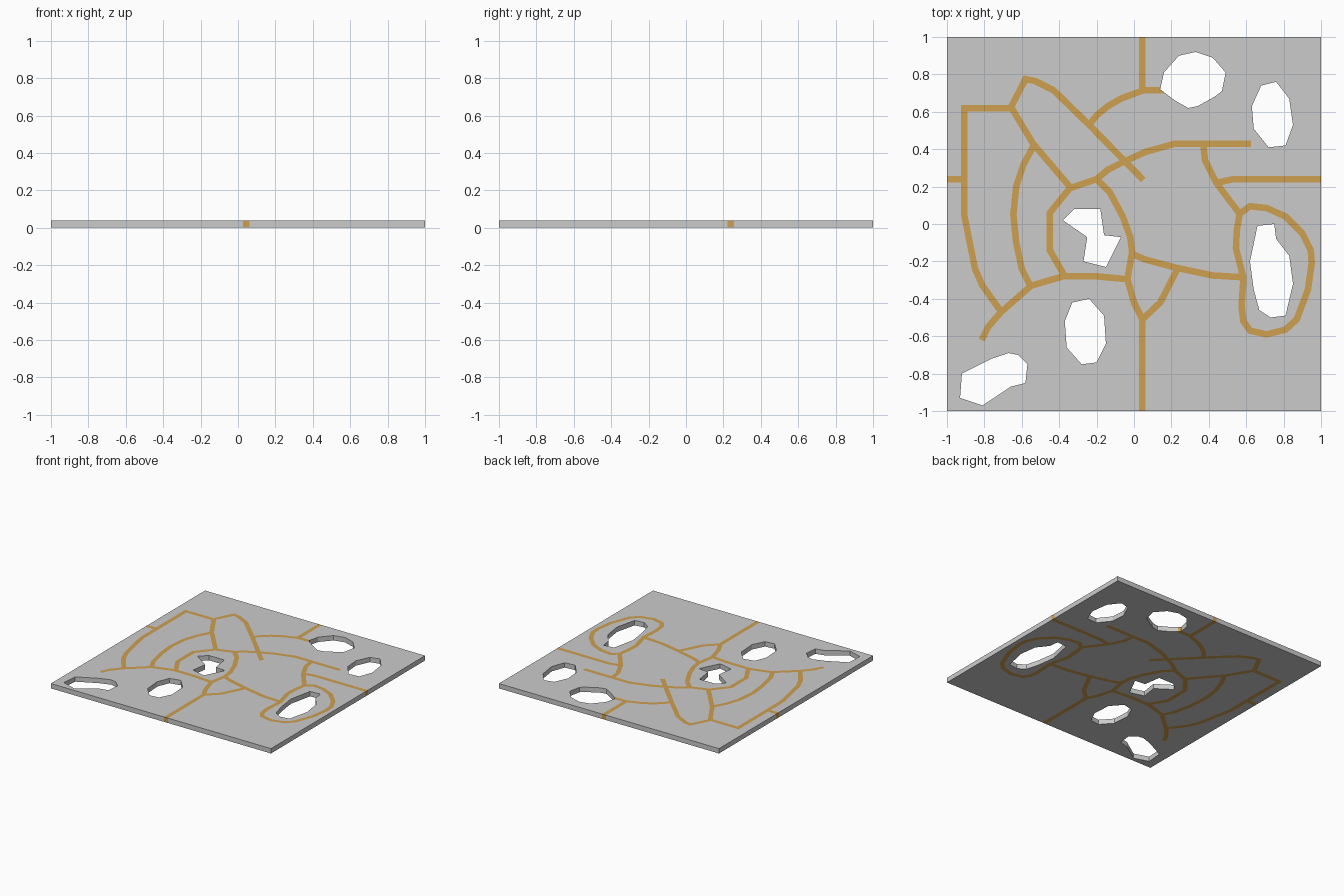
import bpy, bmesh
from mathutils import Vector
from mathutils.geometry import delaunay_2d_cdt, area_tri

if "Cube" in bpy.data.objects:
    bpy.data.objects.remove(bpy.data.objects["Cube"])

THICK, WIDTH = 0.04, 0.035
points, polys, kinds = [], [], []


def add_poly(pts, kind):
    """Register a counter-clockwise region of the floor plan."""
    area = sum(a[0] * b[1] - b[0] * a[1] for a, b in zip(pts, pts[1:] + pts[:1]))
    if area < 0:
        pts = pts[::-1]
    start = len(points)
    points.extend(Vector(p) for p in pts)
    polys.append(list(range(start, start + len(pts))))
    kinds.append(kind)


def hole(*pts):
    add_poly(list(pts), "hole")


def path(*pts, closed=False):
    """Mitred ribbon of constant width along a polyline."""
    p = [Vector(q) for q in pts]
    n = len(p)
    sides = []
    for i in range(n):
        before = p[i] - p[i - 1] if i or closed else p[1] - p[0]
        after = p[(i + 1) % n] - p[i] if i < n - 1 or closed else before
        n0, n1 = (Vector((-d.y, d.x)).normalized() for d in (before, after))
        m = (n0 + n1).normalized()
        m *= WIDTH / 2 / max(m.dot(n0), 0.4)
        sides.append((p[i] + m, p[i] - m))
    for i in range(n if closed else n - 1):
        a, b = sides[i], sides[(i + 1) % n]
        add_poly([a[0], a[1], b[1], b[0]], "path")


# Square plate
add_poly([(-1, -1), (1, -1), (1, 1), (-1, 1)], "ground")

# Openings through the plate
hole((.14, .72), (.16, .81), (.24, .90), (.33, .92), (.42, .89), (.49, .81),
     (.47, .71), (.43, .68), (.34, .63), (.29, .62), (.22, .66))
hole((.63, .63), (.68, .74), (.76, .76), (.83, .67), (.85, .53), (.81, .42),
     (.72, .41), (.64, .51))
hole((-.38, .02), (-.32, .08), (-.18, .08), (-.16, -.06), (-.07, -.07),
     (-.15, -.23), (-.27, -.20), (-.25, -.07))
hole((-.37, -.52), (-.33, -.42), (-.24, -.40), (-.16, -.49), (-.15, -.64),
     (-.20, -.74), (-.28, -.75), (-.36, -.66))
hole((-.92, -.80), (-.76, -.72), (-.67, -.69), (-.62, -.70), (-.57, -.75),
     (-.58, -.85), (-.66, -.87), (-.72, -.91), (-.81, -.97), (-.93, -.93))
hole((.66, -.01), (.75, 0), (.76, -.08), (.83, -.17), (.85, -.32), (.81, -.49),
     (.73, -.50), (.67, -.46), (.64, -.35), (.62, -.20))

# Paths on the north and west sides
path((.045, 1), (.045, .70))
path((.16, .715), (.05, .715), (-.07, .67), (-.14, .63), (-.20, .58), (-.24, .53))
path((.05, .235), (-.24, .53), (-.43, .715), (-.53, .765), (-.58, .775), (-.66, .62))
path((-.65, .62), (-.908, .62), (-.908, .05), (-.85, -.24), (-.81, -.33), (-.71, -.47))
path((-1, .24), (-.908, .24))
path((-.66, .63), (-.54, .43), (-.34, .195))
path((-.53, .43), (-.59, .32), (-.63, .20), (-.645, .05), (-.63, -.10),
     (-.60, -.24), (-.55, -.34))
path((-.815, -.62), (-.78, -.55), (-.71, -.47), (-.55, -.33), (-.38, -.28),
     (-.20, -.28), (-.035, -.295))

# Ring around the central opening, and the paths leaving it
path((-.34, .195), (-.45, .06), (-.45, -.14), (-.37, -.28))
path((-.345, .19), (-.20, .24), (-.14, .29), (-.05, .335), (.06, .385),
     (.22, .43), (.625, .43))
path((-.21, .25), (-.13, .17), (-.06, .04), (-.02, -.07), (-.01, -.15),
     (-.035, -.295), (0, -.42), (.045, -.51), (.045, -1))
path((-.01, -.16), (.06, -.19), (.23, -.235), (.42, -.275), (.585, -.285))
path((.235, -.235), (.14, -.42), (.045, -.51))

# Paths on the east side
path((.37, .43), (.38, .34), (.44, .22), (.50, .14), (.565, .055))
path((.44, .22), (.53, .24), (1, .24))
path((.565, .055), (.62, .095), (.71, .085), (.81, .04), (.90, -.05), (.945, -.14),
     (.95, -.21), (.93, -.35), (.87, -.51), (.81, -.565), (.71, -.59), (.62, -.57),
     (.585, -.52), (.575, -.44), (.585, -.29), (.545, -.13), (.55, -.03), closed=True)

# Split the plan into ground and path regions
verts, _, faces, _, _, owners = delaunay_2d_cdt(points, [], polys, 0, 1e-5, True)
regions = {"ground": [], "path": []}
for face, own in zip(faces, owners):
    names = {kinds[o] for o in own}
    if "hole" in names or "ground" not in names:
        continue
    regions["path" if "path" in names else "ground"].append(face)


def slab(name, tris):
    """Extrude one region of the plan to full thickness."""
    bm = bmesh.new()
    vs = [bm.verts.new((v.x, v.y, 0)) for v in verts]
    for t in tris:
        if area_tri(*(verts[i] for i in t)) > 1e-9:
            bm.faces.new([vs[i] for i in t])
    bmesh.ops.delete(bm, geom=[v for v in bm.verts if not v.link_faces], context="VERTS")
    top = bmesh.ops.extrude_face_region(bm, geom=bm.faces[:], use_keep_orig=True)["geom"]
    bmesh.ops.translate(bm, vec=(0, 0, THICK),
                        verts=[g for g in top if isinstance(g, bmesh.types.BMVert)])
    bmesh.ops.recalc_face_normals(bm, faces=bm.faces[:])
    mesh = bpy.data.meshes.new(name)
    bm.to_mesh(mesh)
    bm.free()
    obj = bpy.data.objects.new(name, mesh)
    bpy.context.collection.objects.link(obj)
    return obj


slab("ground_plate", regions["ground"])
paths = slab("paths", regions["path"])
ochre = bpy.data.materials.new("ochre")
ochre.diffuse_color = (0.62, 0.35, 0.08, 1)
ochre.use_nodes = True
ochre.node_tree.nodes["Principled BSDF"].inputs["Base Color"].default_value = ochre.diffuse_color
paths.data.materials.append(ochre)
